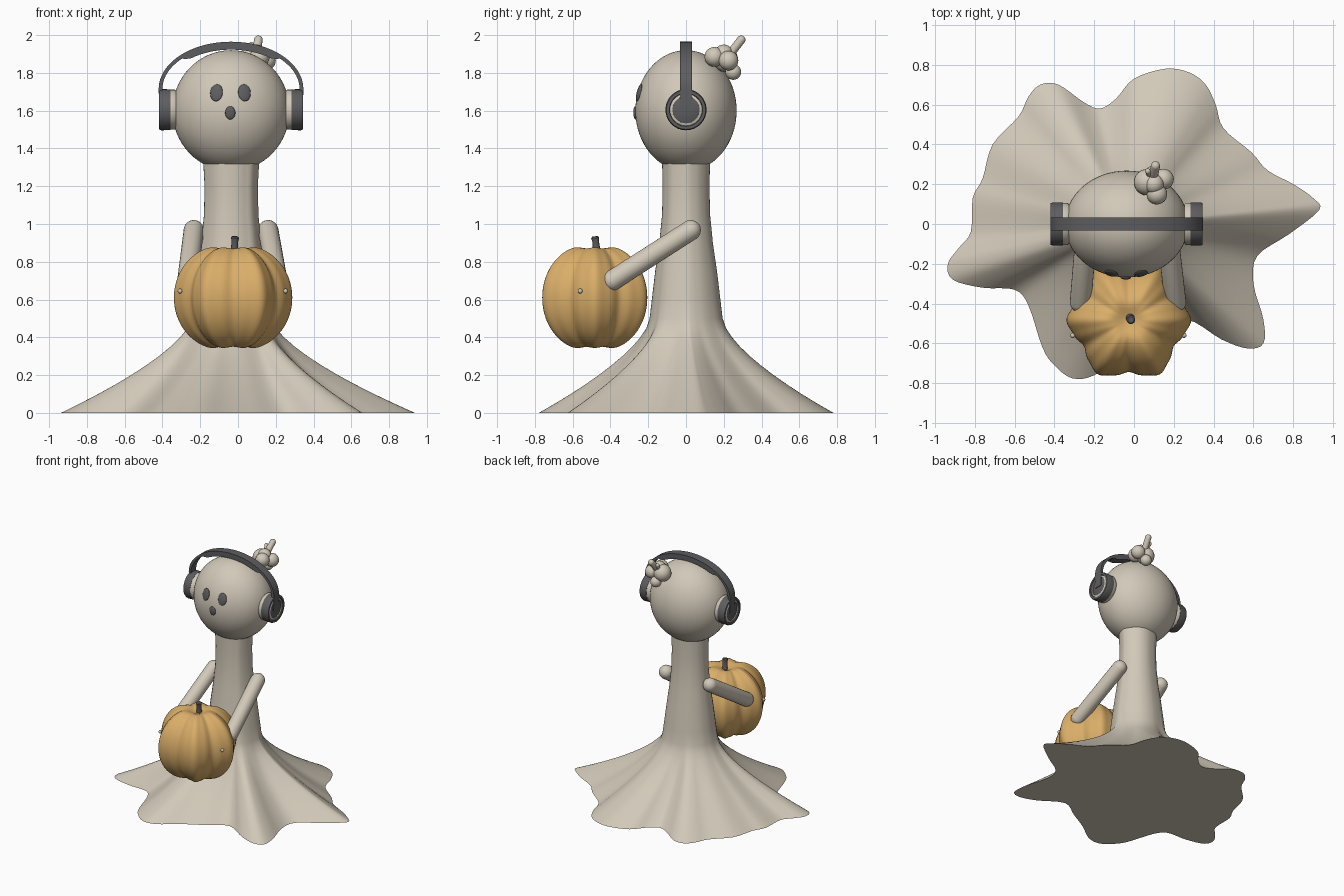
import bpy, bmesh, math
from mathutils import Vector

cube = bpy.data.objects.get("Cube")
if cube:
    bpy.data.objects.remove(cube, do_unlink=True)


def material(name, rgb):
    m = bpy.data.materials.new(name)
    m.use_nodes = True
    m.diffuse_color = (*rgb, 1)
    m.node_tree.nodes["Principled BSDF"].inputs["Base Color"].default_value = (*rgb, 1)
    return m


CREAM = material("cream", (0.64, 0.58, 0.48))
GREY = material("dark grey", (0.11, 0.11, 0.115))
ORANGE = material("pumpkin orange", (0.70, 0.42, 0.14))
MID = -0.037  # x of the figure's own mirror plane
HEAD = Vector((MID, 0, 1.6))
HEAD_SIZE = Vector((0.31, 0.268, 0.32))


def finish(name, bm, mat, angle=40):
    bmesh.ops.recalc_face_normals(bm, faces=bm.faces[:])
    mesh = bpy.data.meshes.new(name)
    bm.to_mesh(mesh)
    bm.free()
    mesh.materials.append(mat)
    ob = bpy.data.objects.new(name, mesh)
    bpy.context.collection.objects.link(ob)
    bpy.ops.object.select_all(action='DESELECT')
    ob.select_set(True)
    bpy.context.view_layer.objects.active = ob
    bpy.ops.object.shade_smooth_by_angle(angle=math.radians(angle))
    return ob


def loft(name, rings, mat, closed=False, angle=40):
    """Skin equal-sized rings of points; cap the ends, or join last to first."""
    bm = bmesh.new()
    vs = [[bm.verts.new(p) for p in ring] for ring in rings]
    n = len(vs[0])
    pairs = list(zip(vs, vs[1:])) + ([(vs[-1], vs[0])] if closed else [])
    for a, b in pairs:
        for i in range(n):
            j = (i + 1) % n
            bm.faces.new((a[i], a[j], b[j], b[i]))
    if not closed:
        bm.faces.new(vs[0])
        bm.faces.new(vs[-1])
    return finish(name, bm, mat, angle)


def ball(name, centre, size, mat, normal=None, seg=32):
    bm = bmesh.new()
    bmesh.ops.create_uvsphere(bm, u_segments=seg, v_segments=seg // 2, radius=1)
    bmesh.ops.scale(bm, vec=size, verts=bm.verts[:])
    ob = finish(name, bm, mat, 60)
    ob.location = centre
    if normal:
        ob.rotation_euler = Vector(normal).to_track_quat('Z', 'Y').to_euler()
    return ob


def lathe(name, base, axis, profile, mat, closed=False, seg=32):
    """Spin (radius, distance along axis) pairs around an axis."""
    q = Vector(axis).to_track_quat('Z', 'Y')
    rings = []
    for r, h in profile:
        turn = [math.tau * i / seg for i in range(seg)]
        rings.append([Vector(base) + q @ Vector((r * math.cos(t), r * math.sin(t), h)) for t in turn])
    return loft(name, rings, mat, closed)


def capsule(name, a, b, r, mat, seg=24):
    a, b = Vector(a), Vector(b)
    length = (b - a).length
    arc = [math.pi / 2 * i / 6 for i in range(7)]
    prof = [(r * max(math.sin(t), 0.02), -r * math.cos(t)) for t in arc]
    prof += [(p, length - h) for p, h in reversed(prof)]
    return lathe(name, a, b - a, prof, mat, seg=seg)


# Gown: wavy hem blended up into a narrow column
hem = [(.93, .07), (.9, .13), (.8, .2), (.67, .27), (.59, .36), (.45, .48), (.41, .6),
       (.36, .7), (.28, .76), (.16, .78), (0, .73), (-.09, .63), (-.17, .58), (-.25, .61),
       (-.38, .7), (-.47, .7), (-.53, .64), (-.58, .54), (-.71, .4), (-.76, .23),
       (-.81, .13), (-.82, -.04), (-.88, -.12), (-.935, -.2), (-.91, -.28), (-.76, -.32),
       (-.6, -.33), (-.53, -.41), (-.46, -.62), (-.4, -.71), (-.31, -.775), (-.2, -.76),
       (-.06, -.66), (.1, -.57), (.26, -.48), (.44, -.58), (.57, -.625), (.65, -.6),
       (.65, -.48), (.6, -.3), (.62, -.16), (.78, -.05)]


def smooth_loop(pts, steps):
    out = []
    n = len(pts)
    for i in range(n):
        a, b, c, d = (Vector(pts[(i + k) % n]) for k in (-1, 0, 1, 2))
        for s in range(steps):
            t = s / steps
            out.append(0.5 * (2 * b + (c - a) * t + (2 * a - 5 * b + 4 * c - d) * t * t
                              + (3 * b - a - 3 * c + d) * t ** 3))
    return out


outline = smooth_loop(hem, 4)


def gown_ring(z, rx, ry, flare):
    ring = []
    for p in outline:
        d = p - Vector((MID, 0))
        u = d.normalized() * (0.93 + 0.09 * d.length)  # faint folds in the column
        inner = Vector((MID + u.x * rx, u.y * ry))
        q = inner.lerp(p, flare)
        ring.append((q.x, q.y, z))
    return ring


rings = [gown_ring(0.5 * (1 - i / 10), .21, .195, (i / 10) ** 1.5) for i in range(10, 0, -1)]
column = [(.5, .21, .195), (.6, .197, .183), (.75, .178, .165), (.9, .158, .143),
          (1.05, .143, .128), (1.2, .14, .125), (1.33, .147, .128)]
rings += [gown_ring(z, rx, ry, 0) for z, rx, ry in column]
loft("gown", rings, CREAM, angle=30)

# Head and face
ball("head", HEAD, HEAD_SIZE, CREAM, seg=64)


def face_spot(name, x, z, rx, rz):
    dx, dz = (x - HEAD.x) / HEAD_SIZE.x, (z - HEAD.z) / HEAD_SIZE.z
    y = -HEAD_SIZE.y * math.sqrt(1 - dx * dx - dz * dz)
    n = (dx / HEAD_SIZE.x, y / HEAD_SIZE.y ** 2, dz / HEAD_SIZE.z)
    ball(name, (x, y, z), (rx, rz, 0.011), GREY, n, seg=24)


face_spot("right_eye", -.114, 1.695, .034, .047)
face_spot("left_eye", .034, 1.695, .034, .047)
face_spot("mouth", -.041, 1.588, .027, .035)

# Hair bun: clustered balls with loose strands
for i, (x, y, z, r) in enumerate([(.115, .15, 1.885, .052), (.065, .21, 1.87, .066),
                                  (.148, .225, 1.865, .052), (.095, .25, 1.805, .042),
                                  (.1, .2, 1.9, .05)]):
    ball(f"bun_{i + 1}", (x, y, z), (r, r, r), CREAM, seg=24)
capsule("bun_strand_long", (.09, .21, 1.87), (.108, .292, 1.975), .023, CREAM, 16)
capsule("bun_strand_short", (.09, .22, 1.87), (.07, .265, 1.95), .014, CREAM, 16)

# Headphone band: an arch with straight ends, padded over the crown
STEPS = 48
path = [(-.381, 1.6, .02, -1, 0)]
for i in range(STEPS + 1):
    t = math.pi * (1 - i / STEPS)
    c, s = math.cos(t), math.sin(t)
    thick = .02 + .022 * min(1, max(0, (.27 - abs(.383 * c)) / .03))
    n = Vector((c / .383, s / .25)).normalized()
    path.append((.383 * c, 1.715 + .25 * s, thick, n.x, n.y))
path.append((.381, 1.6, .02, 1, 0))
band = []
for x, z, th, nx, nz in path:
    x += MID
    xi, zi = x - nx * th, z - nz * th
    band.append([(x, -.033, z), (x, .033, z), (xi, .033, zi), (xi, -.033, zi)])
loft("headphone_band", band, GREY, angle=30)

# Ear cups
for side, label in ((-1, "right"), (1, "left")):
    base = (MID + side * .29, 0, 1.605)
    axis = (side, 0, 0)
    lathe(f"{label}_ear_pad", base, axis, [(.1, 0), (.106, .008), (.106, .034), (.1, .036)], CREAM)
    lathe(f"{label}_ear_cup", base, axis,
          [(.08, .03), (.108, .03), (.109, .08), (.104, .092), (.088, .092), (.082, .08)], GREY, True)
    lathe(f"{label}_ear_trim", base, axis, [(.085, .03), (.085, .086), (.072, .09), (.07, .03)], CREAM, True)
    lathe(f"{label}_ear_plate", base, axis, [(.073, .03), (.073, .082), (.066, .086)], GREY)

    # Arm reaching forward, and a small stud on the pumpkin
    capsule(f"{label}_arm", (MID + side * .197, .025, .967), (-.03 + side * .238, -.392, .7), .054, CREAM)
    ball(f"{label}_stud", (-.028 + side * .279, -.56, .645), (.013, .013, .013), CREAM, seg=12)

# Pumpkin: six soft lobes with fine secondary ribs, dimpled at both poles
PUMPKIN = Vector((-.026, -.483, .61))
rings = []
for k in range(41):
    phi = math.pi * (0.01 + 0.98 * k / 40)
    s, c = math.sin(phi), math.cos(phi)
    ring = []
    for i in range(144):
        t = math.tau * i / 144
        wave = .08 * math.cos(6 * t) + .012 * math.cos(18 * t)
        r = .287 * s ** .92 * (1 + wave)
        dip = 1 - .16 * math.exp(-(s / .22) ** 2)
        z = .283 * c * dip * (1 + .5 * wave * s)
        ring.append(PUMPKIN + Vector((r * math.cos(t), r * math.sin(t), z)))
    rings.append(ring)
loft("pumpkin", rings, ORANGE, angle=50)

lathe("pumpkin_stem", (-.02, -.468, .82), (.04, -.12, 1),
      [(.028, 0), (.02, .04), (.018, .09), (.022, .108), (.016, .115)], GREY, seg=12)
